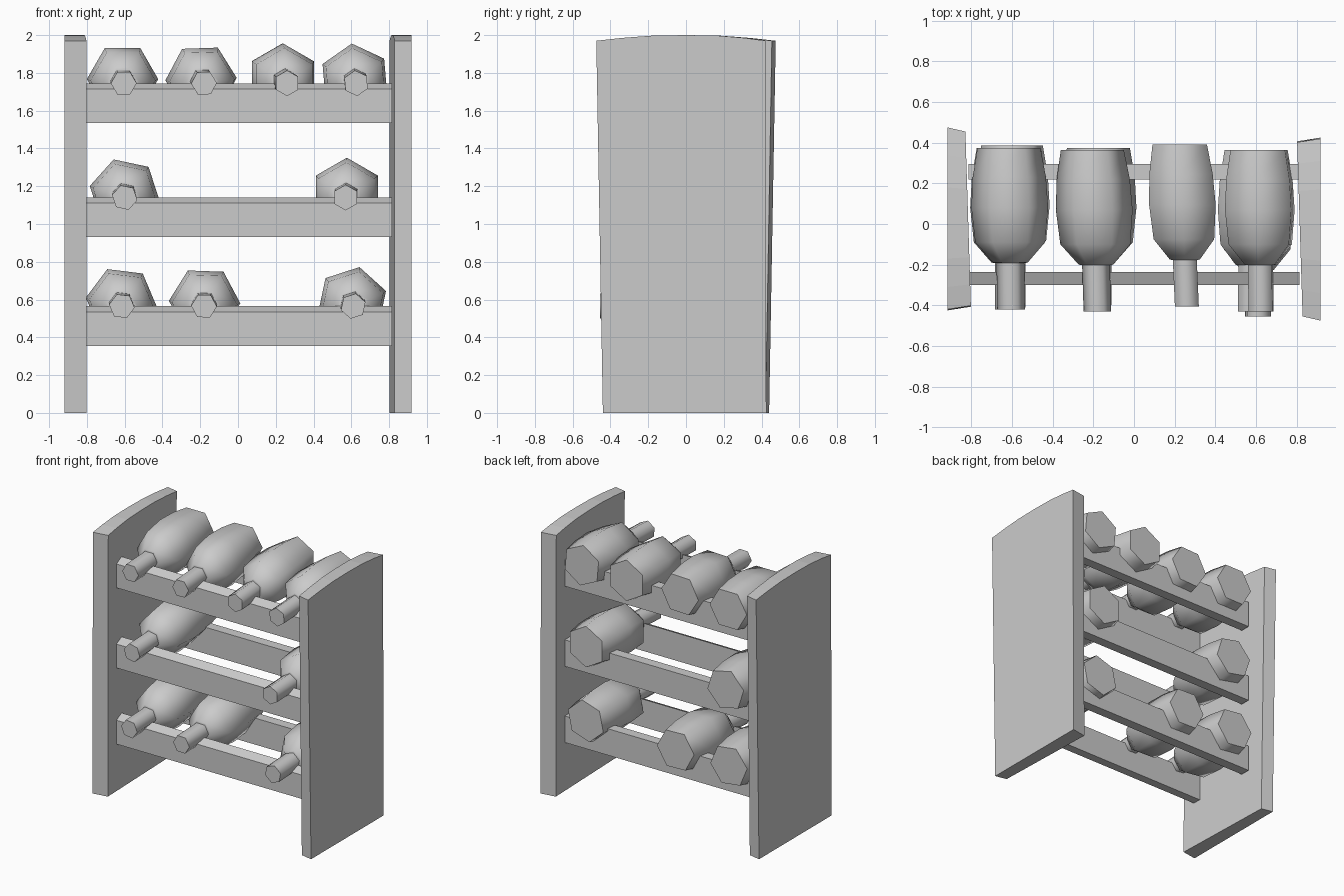
import bpy, bmesh
from math import cos, sin, radians

if "Cube" in bpy.data.objects:
    bpy.data.objects.remove(bpy.data.objects["Cube"])


def make_object(name, verts, faces, smooth=None):
    mesh = bpy.data.meshes.new(name)
    mesh.from_pydata(verts, [], faces)
    bm = bmesh.new()
    bm.from_mesh(mesh)
    bmesh.ops.recalc_face_normals(bm, faces=bm.faces)
    bm.to_mesh(mesh)
    bm.free()
    ob = bpy.data.objects.new(name, mesh)
    bpy.context.collection.objects.link(ob)
    if smooth:
        bpy.ops.object.select_all(action='DESELECT')
        ob.select_set(True)
        bpy.context.view_layer.objects.active = ob
        bpy.ops.object.shade_smooth_by_angle(angle=radians(smooth))
    return ob


def loft(name, rings, smooth=None):
    """Skin equal-sized rings of points and cap both ends."""
    n = len(rings[0])
    verts = [p for r in rings for p in r]
    faces = [tuple(range(n)), tuple(range(len(verts) - n, len(verts)))]
    for k in range(len(rings) - 1):
        for i in range(n):
            j = (i + 1) % n
            faces.append((k*n + i, k*n + j, k*n + n + j, k*n + n + i))
    return make_object(name, verts, faces, smooth)


# Side panels: flared boards with an arched top; right one is the left turned 180 degrees
outline = [(-0.425, 0), (-0.42, 1.97), (-0.31, 1.985), (-0.17, 1.997), (0.0, 2.0),
           (0.18, 1.997), (0.34, 1.985), (0.475, 1.97), (0.44, 0)]
for name, s in (("left_panel", 1), ("right_panel", -1)):
    outer = [(-0.918*s, y*s, z) for y, z in outline]
    inner = [((-0.815 - 0.03*y)*s, y*0.957*s, z) for y, z in outline]
    loft(name, [outer, inner])

# Rails: a front one with bevelled top and a plain back one per level
levels = [0.565, 1.14, 1.745]
for i, t in enumerate(levels, 1):
    front = [(-0.30, t - 0.21), (-0.30, t - 0.03), (-0.235, t), (-0.235, t - 0.21)]
    back = [(0.22, t - 0.20), (0.22, t), (0.295, t), (0.295, t - 0.20)]
    for name, prof in (("front_rail", front), ("back_rail", back)):
        loft(f"{name}_{i}", [[(x, y, z) for y, z in prof] for x in (-0.815, 0.815)])

# Bottles: six-sided body, shoulder and neck, lying with the neck to the front
profile = [(0.375, 0.155), (0.23, 0.18), (0.08, 0.189), (-0.09, 0.172),
           (-0.19, 0.085), (-0.192, 0.068), (-0.42, 0.068)]
# level, base x, neck x, vertex angle, shift in y
bottles = [(2, -0.615, -0.605, 60, 0.0), (2, -0.205, -0.18, 62, -0.01),
           (2, 0.225, 0.26, 90, 0.015), (2, 0.615, 0.625, 95, -0.01),
           (1, -0.60, -0.60, 48, 0.01), (1, 0.58, 0.57, 90, -0.01),
           (0, -0.62, -0.615, 53, 0.0), (0, -0.175, -0.18, 58, 0.0),
           (0, 0.60, 0.61, 78, -0.035)]
for k, (lv, xb, xn, ang, dy) in enumerate(bottles, 1):
    rings = []
    for y, r in profile:
        f = (0.375 - y) / 0.795
        cx = xb + (xn - xb)*f
        cz = levels[lv] + 0.035 - 0.035*f
        a = [radians(ang + 60*i) for i in range(6)]
        rings.append([(cx + r*cos(t), y + dy, cz + r*sin(t)) for t in a])
    loft(f"bottle_{k}", rings, 65)
